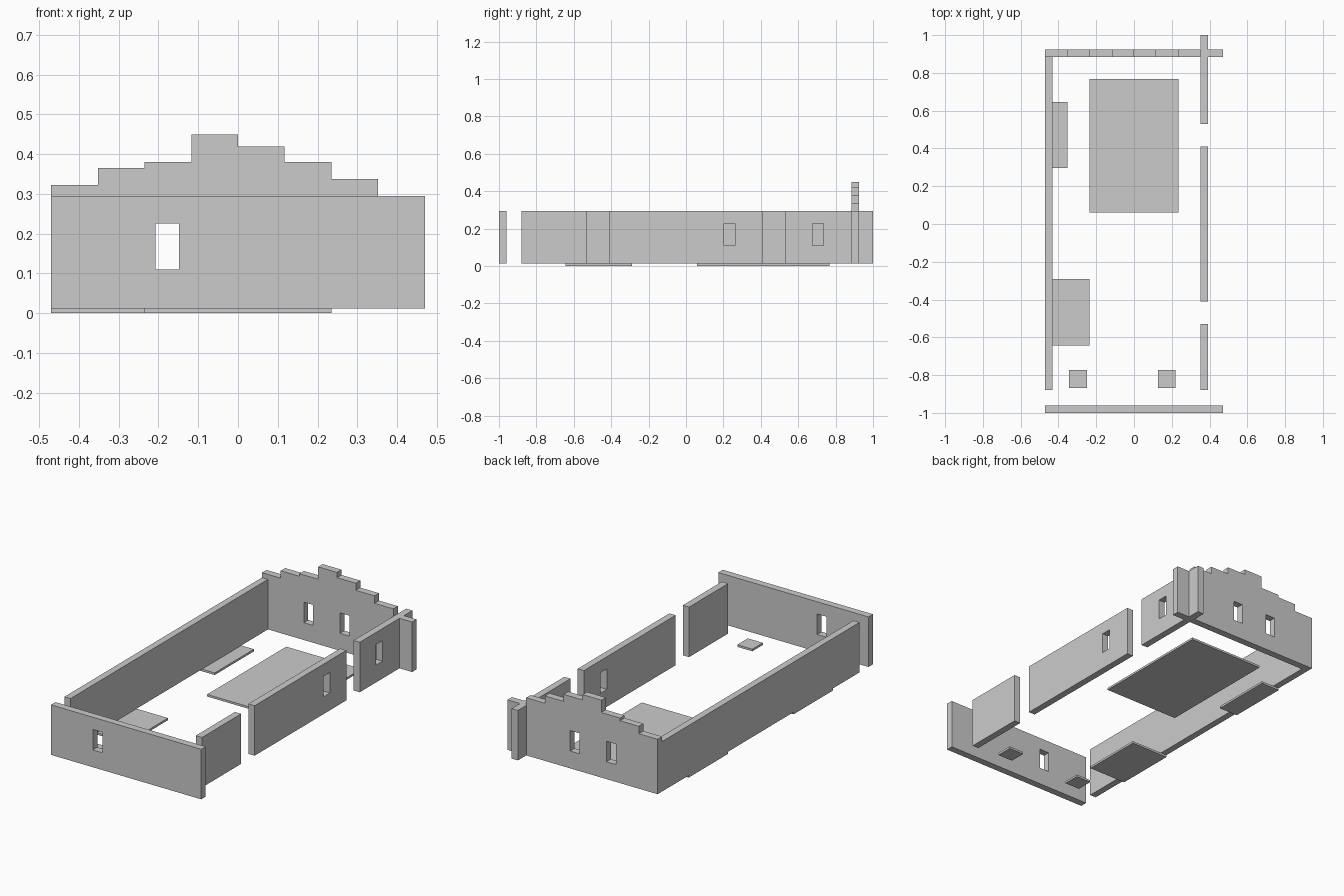
import bpy, bmesh

if "Cube" in bpy.data.objects:
    bpy.data.objects.remove(bpy.data.objects["Cube"])

Z0, Z1 = 0.012, 0.295          # wall foot and wall head
WIN_Z = (0.11, 0.226)          # window sill and lintel


def prism(name, profile, y0, y1):
    """Extrude an (x, z) profile along y."""
    bm = bmesh.new()
    face = bm.faces.new([bm.verts.new((x, y0, z)) for x, z in profile])
    ext = bmesh.ops.extrude_face_region(bm, geom=[face])
    verts = [g for g in ext["geom"] if isinstance(g, bmesh.types.BMVert)]
    bmesh.ops.translate(bm, verts=verts, vec=(0, y1 - y0, 0))
    bmesh.ops.recalc_face_normals(bm, faces=bm.faces)
    mesh = bpy.data.meshes.new(name)
    bm.to_mesh(mesh)
    bm.free()
    obj = bpy.data.objects.new(name, mesh)
    bpy.context.collection.objects.link(obj)
    return obj


def box(name, x, y, z):
    return prism(name, [(x[0], z[0]), (x[1], z[0]), (x[1], z[1]), (x[0], z[1])], *y)


def cut_window(wall, x, y):
    """Cut one window opening through a wall."""
    cutter = box("window_cutter", x, y, WIN_Z)
    cutter.hide_render = True
    mod = wall.modifiers.new("window", "BOOLEAN")
    mod.operation, mod.solver, mod.object = "DIFFERENCE", "EXACT", cutter
    bpy.context.view_layer.objects.active = wall
    bpy.ops.object.modifier_apply(modifier=mod.name)
    bpy.data.objects.remove(cutter)


# Front wall with one window
front = box("front_wall", (-0.47, 0.47), (-1.0, -0.96), (Z0, Z1))
cut_window(front, (-0.208, -0.149), (-1.1, -0.9))

# Back wall with a stepped gable and two windows
heights = [0.323, 0.365, 0.38, 0.45, 0.42, 0.38, 0.338, Z1]
step = 0.94 / len(heights)
profile = [(0.47, Z0), (-0.47, Z0)]
for i, h in enumerate(heights):
    x = -0.47 + i * step
    if i in (0,) or h != heights[i - 1]:
        profile.append((x, h))
    profile.append((x + step, h))
back = prism("back_wall", profile, 0.885, 0.925)
for x in (-0.208, 0.018):
    cut_window(back, (x, x + 0.059), (0.8, 1.0))

# Left wall
box("left_wall", (-0.47, -0.432), (-0.88, 0.885), (Z0, Z1))

# Right wall in three pieces separated by doorways
for name, y, win in [("right_wall_front", (-0.88, -0.53), None),
                     ("right_wall_middle", (-0.41, 0.41), 0.204),
                     ("right_wall_rear", (0.53, 1.0), 0.675)]:
    wall = box(name, (0.352, 0.391), y, (Z0, Z1))
    if win:
        cut_window(wall, (0.3, 0.45), (win, win + 0.059))

# Thin floor slabs
box("floor_slab_centre", (-0.235, 0.235), (0.06, 0.767), (0, Z0))
box("floor_slab_rear_left", (-0.47, -0.353), (0.296, 0.647), (0, Z0))
box("floor_slab_front_left", (-0.47, -0.235), (-0.643, -0.29), (0, Z0))

# Small square pads behind the front wall
for name, x in (("left_pad", -0.343), ("right_pad", 0.127)):
    box(name, (x, x + 0.094), (-0.868, -0.774), (Z0, 2 * Z0))
